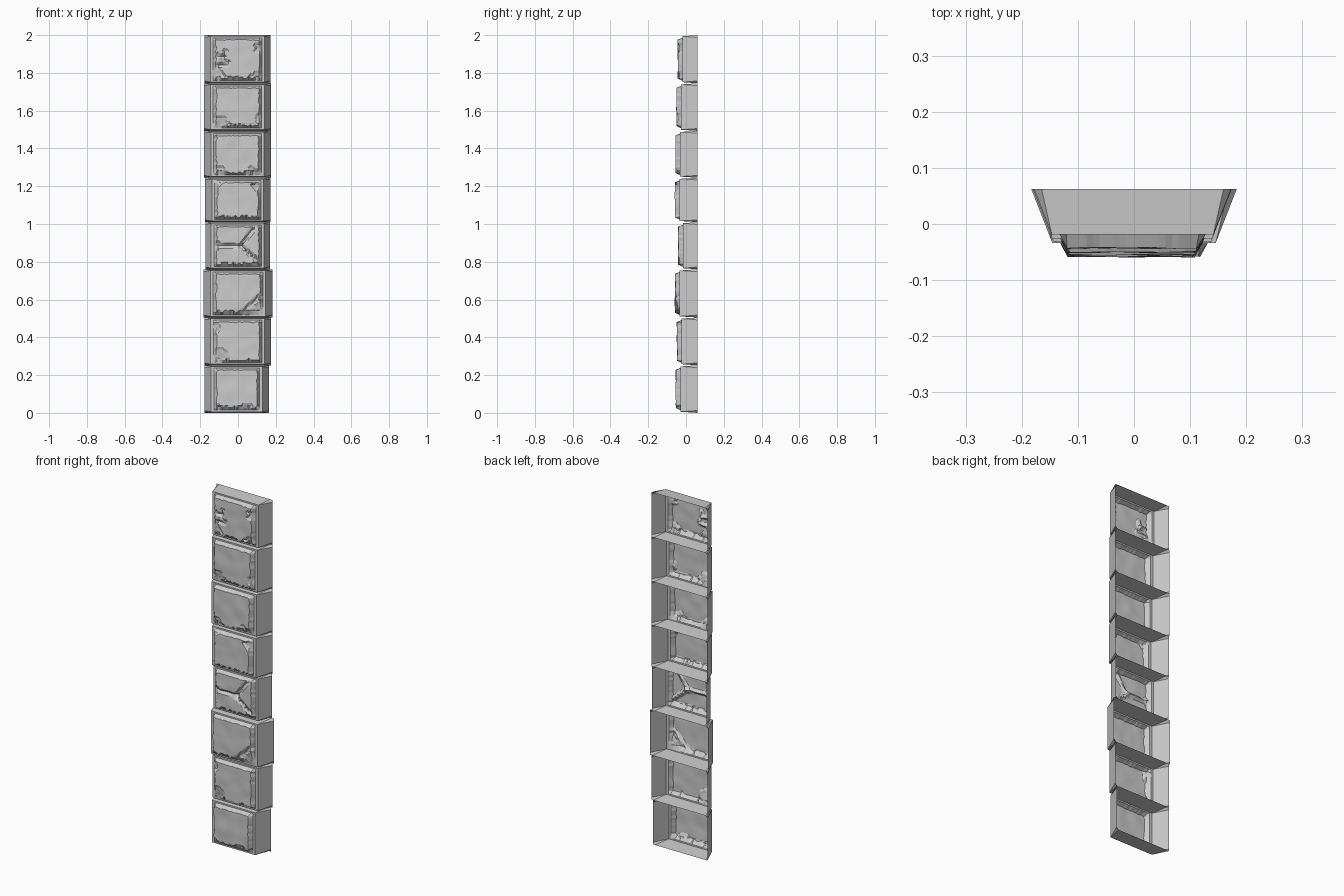
import bpy, bmesh, random
from mathutils import Vector, noise

if "Cube" in bpy.data.objects:
    bpy.data.objects.remove(bpy.data.objects["Cube"])

random.seed(4)
NX, NZ = 26, 20
BACK = 0.062


def seg_dist(p, a, b):
    a, b = Vector(a), Vector(b)
    t = max(0, min(1, (p - a).dot(b - a) / (b - a).length_squared))
    return (p - a - t * (b - a)).length


def stone_block(name, x0, x1, z0, z1, front, chips=(), cracks=()):
    """Open-backed stone: tapered sides, flat rim, chipped raised panel."""
    rim = front + 0.026
    taper = (BACK - rim) * 0.39
    # rings: back edge, rim edge, panel foot, panel edge -> (inset x, inset z, y)
    rings = [(0, 0, BACK), (taper, 0.006, rim), (taper + 0.014, 0.014, rim),
             (taper + 0.027, 0.024, front)]
    bm = bmesh.new()
    seed = random.uniform(0, 50)
    grid = []
    for i in range(NX + 1):
        row = []
        for j in range(NZ + 1):
            lvl = min(i, NX - i, j, NZ - j)
            r = min(lvl, 3)
            ix, iz, y = rings[r]
            s = (i - r) / (NX - 2 * r)
            t = (j - r) / (NZ - 2 * r)
            x = x0 + ix + s * (x1 - x0 - 2 * ix)
            z = z0 + iz + t * (z1 - z0 - 2 * iz)
            if r == 3:
                p = Vector((2 * s - 1, 2 * t - 1))
                # gently uneven face
                y += 0.002 + 0.003 * noise.noise((x * 14 + seed, z * 14, 0))
                # ragged outline, rougher along the bottom
                if lvl == 3:
                    k = random.random() ** 2
                    if j == 3:
                        z += 0.016 * k
                        y += 0.006 * k
                    elif j == NZ - 3:
                        z -= 0.005 * k
                    if i == 3:
                        x += 0.008 * k
                    elif i == NX - 3:
                        x -= 0.006 * k
                # broken-off corners and edges
                for cx, cz, rad in chips:
                    d = (p - Vector((cx, cz))).length + 0.12 * noise.noise((x * 40, z * 40, seed))
                    if d < rad:
                        y += min(0.02, 0.006 + 0.03 * (rad - d))
                # cracks across the face
                for a, b in cracks:
                    d = seg_dist(p, a, b)
                    if d < 0.13:
                        y += 0.014 * (1 - d / 0.13)
                y = min(y, rim - 0.001)
            row.append(bm.verts.new((x, max(y, -0.062), z)))
        grid.append(row)
    for i in range(NX):
        for j in range(NZ):
            bm.faces.new((grid[i][j], grid[i + 1][j], grid[i + 1][j + 1], grid[i][j + 1]))
    # flat facets rather than smooth quads on the worn face
    bmesh.ops.triangulate(bm, faces=[f for f in bm.faces
                                     if max(v.co.y for v in f.verts) < rim - 0.0005])
    me = bpy.data.meshes.new(name)
    bm.to_mesh(me)
    bm.free()
    ob = bpy.data.objects.new(name, me)
    bpy.context.collection.objects.link(ob)


# left, right, bottom, top, front face, chips, cracks (panel coordinates -1..1)
blocks = [
    (-.178, .165, 0, .252, -.056, [(-1, -1.1, .3), (.5, -1.2, .4)], []),
    (-.178, .175, .252, .505, -.050, [(-.9, -.9, .5), (-1, .8, .25)], []),
    (-.183, .183, .505, .760, -.060, [(1, -.9, .5)], [((.2, -1), (1, -.1))]),
    (-.173, .169, .760, 1.010, -.043, [(-1, .0, .2)],
     [((-1, .05), (.15, -.05)), ((.15, -.05), (.8, 1)), ((.15, -.05), (1, -.8))]),
    (-.176, .173, 1.010, 1.245, -.060, [(1, .8, .3), (-1, 1, .25)], []),
    (-.180, .174, 1.245, 1.493, -.057, [(-.9, -1, .35), (.7, -1.1, .4)], []),
    (-.180, .174, 1.493, 1.745, -.052, [(-.95, -1, .55), (1, -.6, .2)], []),
    (-.178, .173, 1.745, 2.0, -.045, [(-1, -.8, .4), (1, .6, .25), (.9, -1, .3)],
     [((-.9, .2), (-.6, .1)), ((-.6, .1), (-.55, .4)), ((-1, -.35), (-.4, -.2))]),
]
for n, b in enumerate(blocks, 1):
    stone_block(f"stone_block_{n}", *b)
